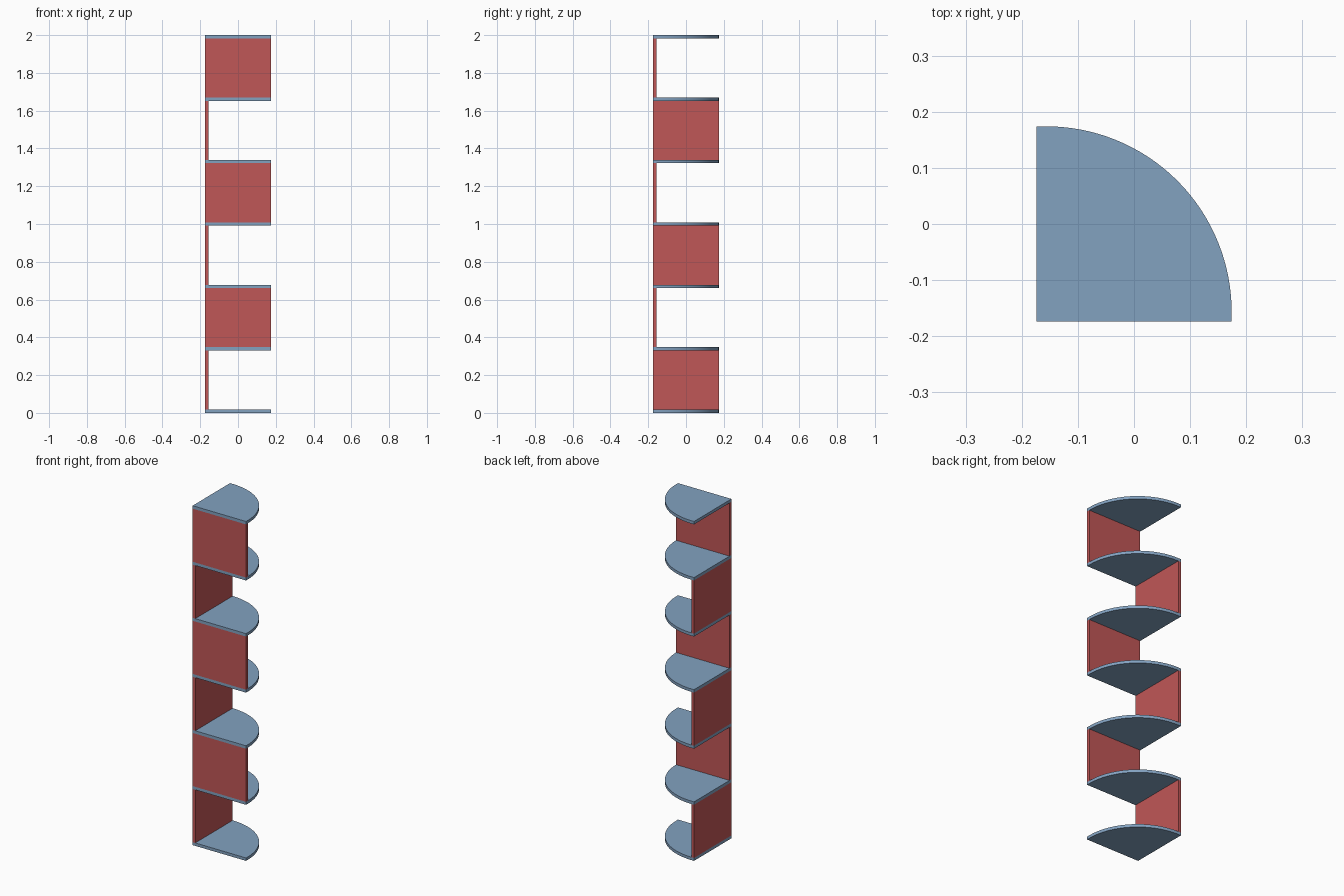
import bpy, bmesh, math

if "Cube" in bpy.data.objects:
    bpy.data.objects.remove(bpy.data.objects["Cube"])

SHELVES = 7
HALF = 0.174                          # half the footprint
THICK = 0.0174                        # board thickness
PITCH = (2 - THICK) / (SHELVES - 1)   # shelf to shelf
RADIUS = 2 * HALF - THICK
ARC_STEPS = 48


def material(name, rgb):
    mat = bpy.data.materials.new(name)
    mat.use_nodes = True
    mat.diffuse_color = (*rgb, 1)
    mat.node_tree.nodes["Principled BSDF"].inputs["Base Color"].default_value = (*rgb, 1)
    return mat


def board(name, outline, z, height, mat):
    """Extrude a flat outline upwards into a solid board."""
    bm = bmesh.new()
    base = bm.faces.new([bm.verts.new((x, y, z)) for x, y in outline])
    top = bmesh.ops.extrude_face_region(bm, geom=[base])["geom"]
    bmesh.ops.translate(bm, vec=(0, 0, height),
                        verts=[v for v in top if isinstance(v, bmesh.types.BMVert)])
    bmesh.ops.recalc_face_normals(bm, faces=bm.faces)
    mesh = bpy.data.meshes.new(name)
    bm.to_mesh(mesh)
    bm.free()
    mesh.materials.append(mat)
    obj = bpy.data.objects.new(name, mesh)
    bpy.context.collection.objects.link(obj)
    return obj


blue = material("shelf blue", (0.225, 0.36, 0.53))
red = material("panel red", (0.53, 0.095, 0.095))

# Quarter-round shelf outline, arc centred on the inner corner of the panels
inner = -HALF + THICK
shelf_outline = [(-HALF, -HALF), (HALF, -HALF)]
for i in range(ARC_STEPS + 1):
    a = math.pi / 2 * i / ARC_STEPS
    shelf_outline.append((inner + RADIUS * math.cos(a), inner + RADIUS * math.sin(a)))
shelf_outline.append((-HALF, HALF))

# Upright panel outlines
side_outline = [(-HALF, -HALF), (inner, -HALF), (inner, HALF), (-HALF, HALF)]
front_outline = [(-HALF, -HALF), (HALF, -HALF), (HALF, inner), (-HALF, inner)]

# Shelves
for i in range(SHELVES):
    shelf = board(f"shelf_{i + 1}", shelf_outline, i * PITCH, THICK, blue)
    bpy.ops.object.select_all(action='DESELECT')
    shelf.select_set(True)
    bpy.context.view_layer.objects.active = shelf
    bpy.ops.object.shade_smooth_by_angle(angle=math.radians(30))

# Panels alternate between the right side and the front
for i in range(SHELVES - 1):
    name, outline = (("front_panel", front_outline) if i % 2 else ("side_panel", side_outline))
    board(f"{name}_{i // 2 + 1}", outline, i * PITCH + THICK, PITCH - THICK, red)
